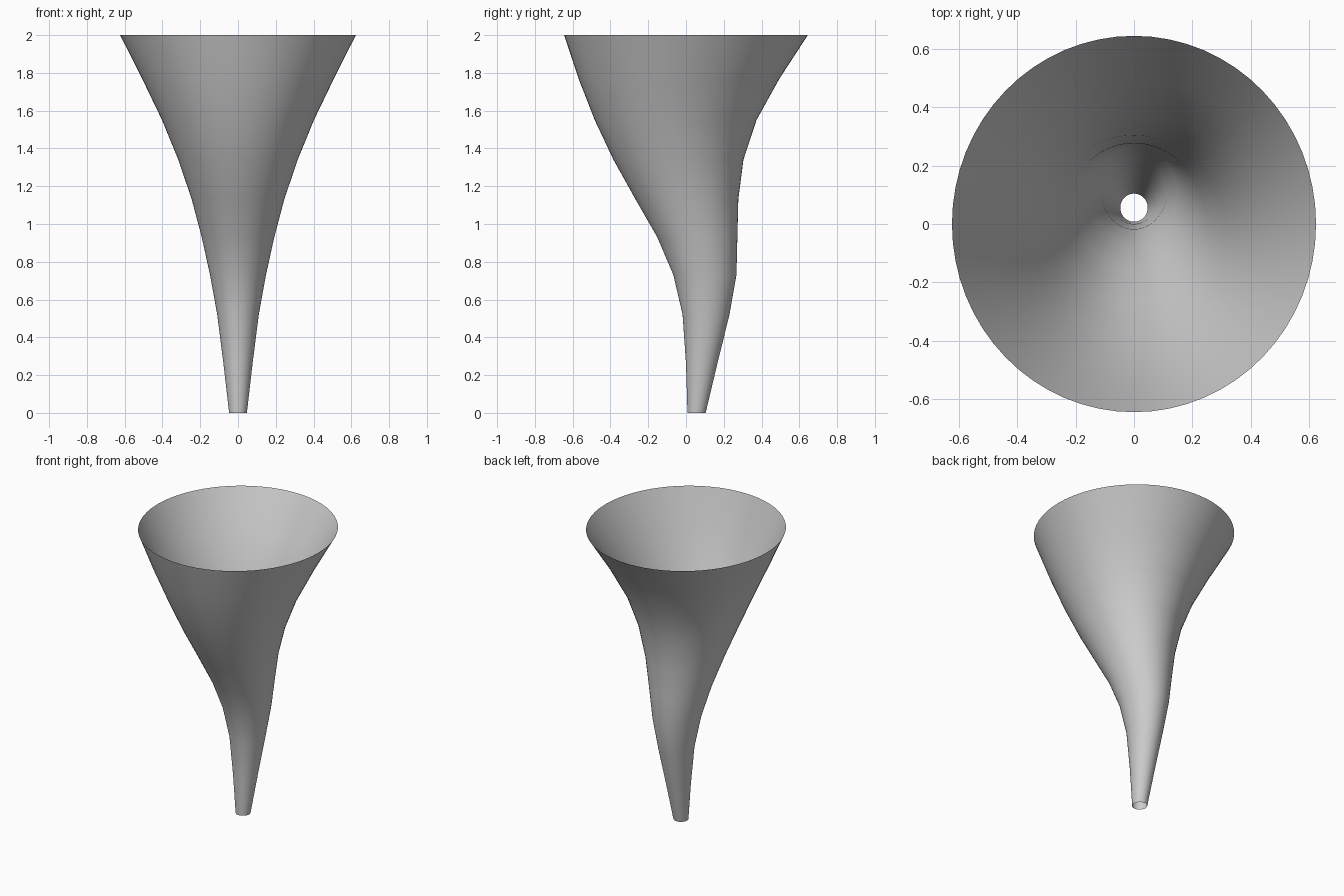
import bpy, bmesh, math

if "Cube" in bpy.data.objects:
    bpy.data.objects.remove(bpy.data.objects["Cube"])

SIDES = 64

# Cross-sections from spout to mouth: height, centre y, half width x, half depth y
sections = [
    (0.00, 0.056, 0.047, 0.048),
    (0.26, 0.083, 0.077, 0.083),
    (0.52, 0.106, 0.110, 0.124),
    (0.73, 0.100, 0.148, 0.167),
    (0.93, 0.060, 0.192, 0.212),
    (1.13, 0.005, 0.245, 0.272),
    (1.34, -0.040, 0.316, 0.344),
    (1.55, -0.055, 0.402, 0.428),
    (1.77, -0.037, 0.508, 0.532),
    (2.00, 0.000, 0.624, 0.645),
]

# Curved horn: open single-skin surface lofted through the sections
bm = bmesh.new()
rings = []
for z, cy, rx, ry in sections:
    angles = [2 * math.pi * i / SIDES for i in range(SIDES)]
    rings.append([bm.verts.new((rx * math.cos(a), cy + ry * math.sin(a), z)) for a in angles])
for low, high in zip(rings, rings[1:]):
    for i in range(SIDES):
        j = (i + 1) % SIDES
        bm.faces.new((low[i], low[j], high[j], high[i])).smooth = True

mesh = bpy.data.meshes.new("curved_horn")
bm.to_mesh(mesh)
bm.free()
horn = bpy.data.objects.new("curved_horn", mesh)
bpy.context.collection.objects.link(horn)
